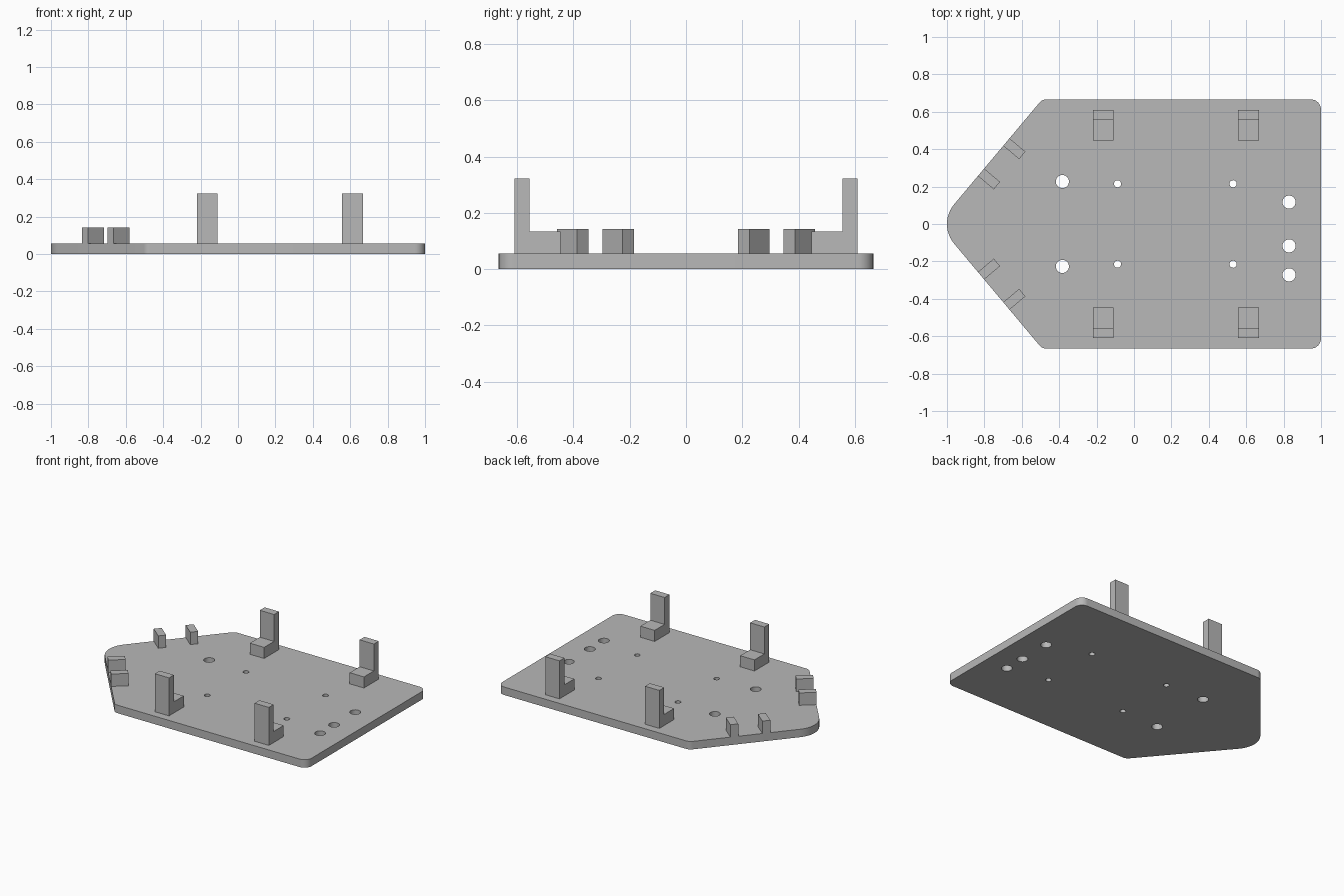
import bpy, bmesh
from math import cos, sin, pi, radians
from mathutils import Vector

old = bpy.data.objects.get("Cube")
if old:
    bpy.data.objects.remove(old, do_unlink=True)

grey = bpy.data.materials.new("plain grey")
grey.use_nodes = True
colour = (0.48, 0.48, 0.48, 1)
grey.diffuse_color = colour
grey.node_tree.nodes["Principled BSDF"].inputs["Base Color"].default_value = colour

HALF_W = 0.666       # half width of the plate
THICK = 0.056        # plate thickness
SLANT = radians(50)  # angle of the nose edges
NOSE_X = -1.05       # where the nose edges would meet


def fillet(corners, steps=12):
    """Round each (x, y, radius) corner of a closed outline."""
    pts = []
    for i, (x, y, r) in enumerate(corners):
        p = Vector((x, y))
        a = (Vector(corners[i - 1][:2]) - p).normalized()
        b = (Vector(corners[(i + 1) % len(corners)][:2]) - p).normalized()
        half = a.angle(b) / 2
        centre = p + (a + b).normalized() * r / sin(half)
        start = p + a * r / (sin(half) / cos(half)) - centre
        end = p + b * r / (sin(half) / cos(half)) - centre
        turn = start.angle(end)
        for k in range(steps + 1):
            t = k / steps
            pts.append(centre + (start * sin((1 - t) * turn) + end * sin(t * turn)) / sin(turn))
    return pts


def circle(x, y, r, n=32):
    return [Vector((x + r * cos(2 * pi * k / n), y + r * sin(2 * pi * k / n))) for k in range(n)]


def prism(name, loops, to_3d, depth):
    """Fill flat loops (outline, then holes), placed by to_3d, and extrude along depth."""
    bm = bmesh.new()
    edges = []
    for loop in loops:
        vs = [bm.verts.new(to_3d(*p)) for p in loop]
        edges += [bm.edges.new((vs[i - 1], vs[i])) for i in range(len(vs))]
    bmesh.ops.triangle_fill(bm, edges=edges, use_beauty=True)
    out = bmesh.ops.extrude_face_region(bm, geom=bm.faces[:], use_keep_orig=True)
    moved = [v for v in out["geom"] if isinstance(v, bmesh.types.BMVert)]
    bmesh.ops.translate(bm, verts=moved, vec=depth)
    bmesh.ops.recalc_face_normals(bm, faces=bm.faces)
    mesh = bpy.data.meshes.new(name)
    bm.to_mesh(mesh)
    bm.free()
    mesh.materials.append(grey)
    obj = bpy.data.objects.new(name, mesh)
    bpy.context.collection.objects.link(obj)
    return obj


# Base plate: pointed outline with rounded corners and drilled holes
shoulder = NOSE_X + HALF_W * cos(SLANT) / sin(SLANT)
outline = fillet([(1, -HALF_W, 0.055), (1, HALF_W, 0.055), (shoulder, HALF_W, 0.05),
                  (NOSE_X, 0, 0.164), (shoulder, -HALF_W, 0.05)])
holes = [circle(0.829, y, 0.035) for y in (0.117, -0.117, -0.272)]
for side in (1, -1):
    holes.append(circle(-0.383, side * 0.227, 0.035))
    holes += [circle(x, side * 0.215, 0.019) for x in (-0.088, 0.53)]
plate = prism("base_plate", [outline] + holes, lambda x, y: (x, y, 0), (0, 0, THICK))
bpy.context.view_layer.objects.active = plate
plate.select_set(True)
bpy.ops.object.shade_smooth_by_angle(angle=radians(30))

for side, label in ((1, "back"), (-1, "front")):
    # L-shaped brackets along the long edges
    profile = [(0.61, THICK), (0.61, 0.323), (0.556, 0.323),
               (0.556, 0.134), (0.446, 0.134), (0.446, THICK)]
    for n, x in enumerate((-0.22, 0.556)):
        prism(f"{label}_bracket_{n + 1}", [profile],
              lambda y, z: (x, side * y, z), (0.111, 0, 0))

    # Guide blocks set square to the slanted nose edges
    for n, along in enumerate((0.335, 0.546)):
        rect = [(along, 0), (along + 0.052, 0), (along + 0.052, 0.111), (along, 0.111)]
        prism(f"{label}_guide_block_{n + 1}", [rect],
              lambda u, v: (NOSE_X + u * cos(SLANT) + v * sin(SLANT),
                            side * (u * sin(SLANT) - v * cos(SLANT)), THICK),
              (0, 0, 0.087))
